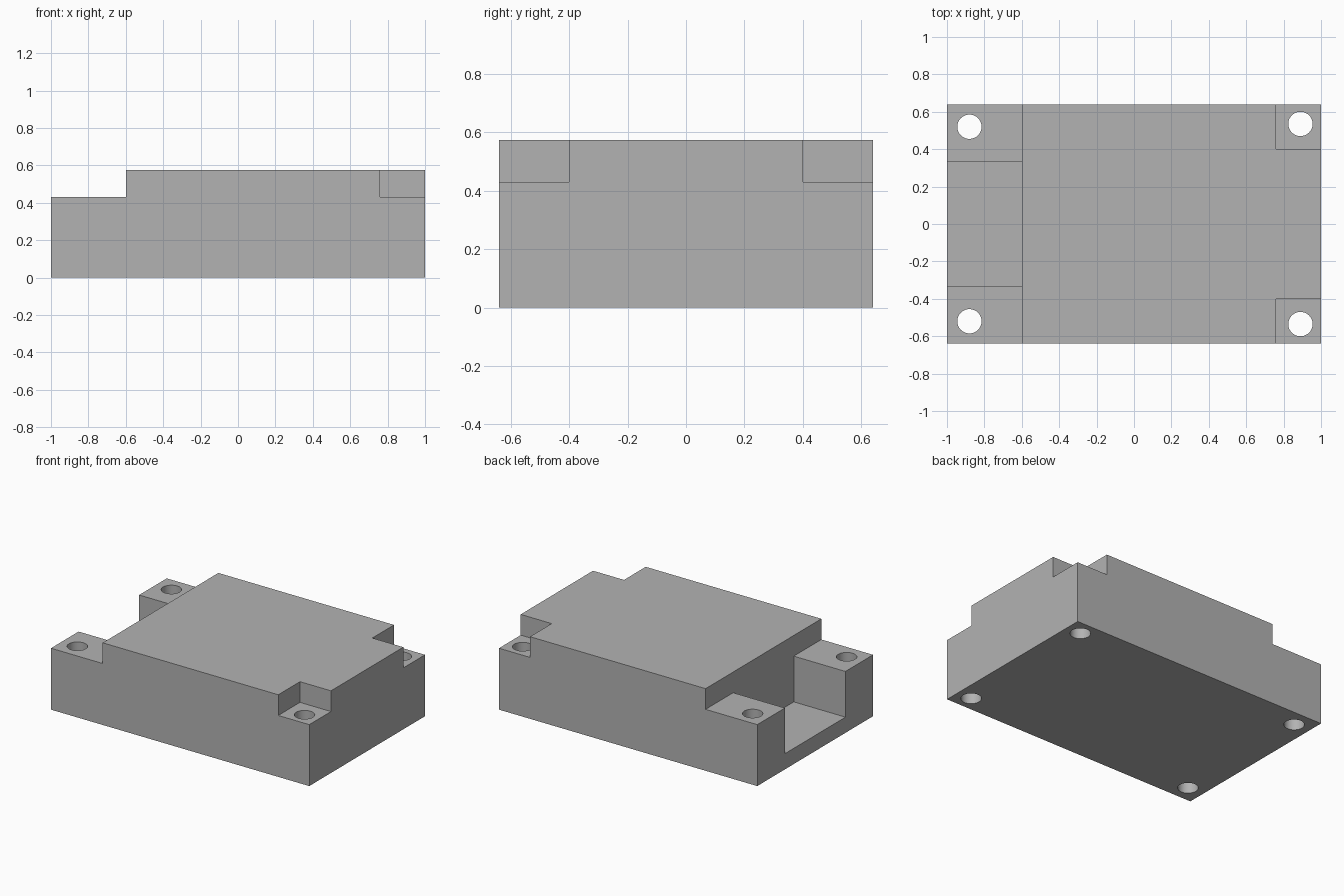
import bpy
import math

cube = bpy.data.objects.get("Cube")
if cube:
    bpy.data.objects.remove(cube, do_unlink=True)

HALF_Y, TOP, LEDGE, FLOOR = 0.64, 0.575, 0.43, 0.11
STEP_X, OVER = -0.6, 0.1

grey = bpy.data.materials.new("plain grey")
grey.use_nodes = True
colour = (0.45, 0.45, 0.45, 1)
grey.diffuse_color = colour
grey.node_tree.nodes["Principled BSDF"].inputs["Base Color"].default_value = colour


def box(name, low, high):
    """Box between two opposite corners."""
    centre = [(a + b) / 2 for a, b in zip(low, high)]
    bpy.ops.mesh.primitive_cube_add(size=1, location=centre)
    ob = bpy.context.object
    ob.name = name
    ob.scale = [b - a for a, b in zip(low, high)]
    bpy.ops.object.transform_apply(location=True, rotation=True, scale=True)
    ob.data.materials.append(grey)
    return ob


def hole(name, x, y):
    """Upright cylinder through the full height."""
    bpy.ops.mesh.primitive_cylinder_add(
        vertices=48, radius=0.065, depth=1, location=(x, y, TOP / 2))
    ob = bpy.context.object
    ob.name = name
    ob.data.materials.append(grey)
    return ob


def cut(body, cutter):
    """Subtract the cutter, then discard it."""
    cutter.hide_render = True
    mod = body.modifiers.new(cutter.name, 'BOOLEAN')
    mod.operation = 'DIFFERENCE'
    mod.solver = 'EXACT'
    mod.object = cutter
    bpy.ops.object.select_all(action='DESELECT')
    body.select_set(True)
    bpy.context.view_layer.objects.active = body
    bpy.ops.object.modifier_apply(modifier=mod.name)
    bpy.data.objects.remove(cutter, do_unlink=True)


# Main block
block = box("housing_block", (-1, -HALF_Y, 0), (1, HALF_Y, TOP))

# Lowered end step and the open slot between its two mounting feet
cut(block, box("end_step", (-1 - OVER, -1, LEDGE), (STEP_X, 1, 1)))
cut(block, box("end_slot", (-1 - OVER, -0.335, FLOOR), (STEP_X, 0.335, 1)))

# Corner notches and mounting holes, mirrored front to back
for side in (-1, 1):
    y_low, y_high = sorted((side * 0.4, side))
    cut(block, box("corner_notch", (0.76, y_low, LEDGE), (1 + OVER, y_high, 1)))
    cut(block, hole("foot_hole", -0.88, side * 0.52))
    cut(block, hole("notch_hole", 0.89, side * 0.535))

# Smooth hole walls, crisp block edges
block.select_set(True)
bpy.context.view_layer.objects.active = block
bpy.ops.object.shade_smooth_by_angle(angle=math.radians(30))
